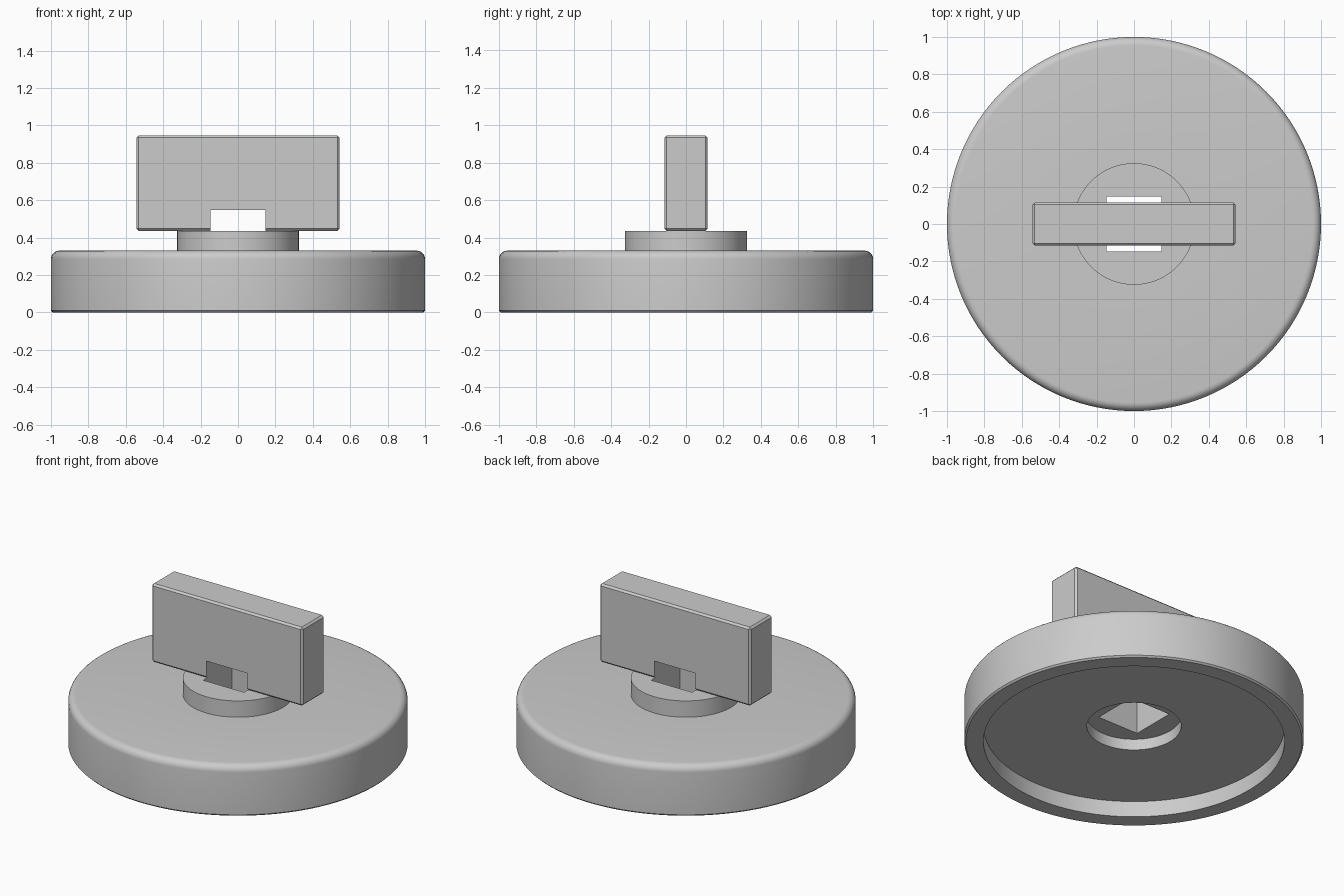
import bpy, bmesh, math

if "Cube" in bpy.data.objects:
    bpy.data.objects.remove(bpy.data.objects["Cube"])


def make_object(name, bm):
    bmesh.ops.recalc_face_normals(bm, faces=bm.faces)
    mesh = bpy.data.meshes.new(name)
    bm.to_mesh(mesh)
    bm.free()
    obj = bpy.data.objects.new(name, mesh)
    bpy.context.collection.objects.link(obj)
    return obj


def lathe(name, profile, steps=128):
    bm = bmesh.new()
    verts = [bm.verts.new((r, 0, z)) for r, z in profile]
    edges = [bm.edges.new(pair) for pair in zip(verts, verts[1:])]
    bmesh.ops.spin(bm, geom=verts + edges, cent=(0, 0, 0), axis=(0, 0, 1),
                   angle=math.tau, steps=steps, use_merge=False)
    bmesh.ops.remove_doubles(bm, verts=bm.verts, dist=1e-5)
    return make_object(name, bm)


def box(name, half_x, half_y, z0, z1, bevel=0):
    bm = bmesh.new()
    bmesh.ops.create_cube(bm, size=2)
    for v in bm.verts:
        v.co.x *= half_x
        v.co.y *= half_y
        v.co.z = z1 if v.co.z > 0 else z0
    if bevel:
        bmesh.ops.bevel(bm, geom=bm.edges[:], offset=bevel, segments=1,
                        profile=0.5, affect='EDGES')
    return make_object(name, bm)


def cut(obj, cutter):
    mod = obj.modifiers.new("socket_cut", 'BOOLEAN')
    mod.operation = 'DIFFERENCE'
    mod.solver = 'EXACT'
    mod.object = cutter
    bpy.ops.object.select_all(action='DESELECT')
    obj.select_set(True)
    bpy.context.view_layer.objects.active = obj
    bpy.ops.object.modifier_apply(modifier=mod.name)
    bpy.ops.object.shade_smooth_by_angle(angle=math.radians(30))


# Round base: stepped recess below, rounded top rim, raised hub
fillet = 0.045
rim = [(1 - fillet + fillet * math.cos(a), 0.33 - fillet + fillet * math.sin(a))
       for a in (math.radians(15 * i) for i in range(7))]
profile = ([(0, 0.175), (0.278, 0.175), (0.278, 0.103), (0.887, 0.103),
            (0.887, 0), (0.99, 0), (1, 0.01)] + rim +
           [(0.325, 0.33), (0.325, 0.436), (0, 0.436)])
base = lathe("base_disc", profile)

# Upright grip resting on the hub
grip = box("grip_bar", 0.543, 0.115, 0.436, 0.946, bevel=0.012)

# Square socket running through the hub and into the grip
socket = box("socket_cutter", 0.147, 0.147, 0.14, 0.548)
cut(base, socket)
cut(grip, socket)
bpy.data.objects.remove(socket)
